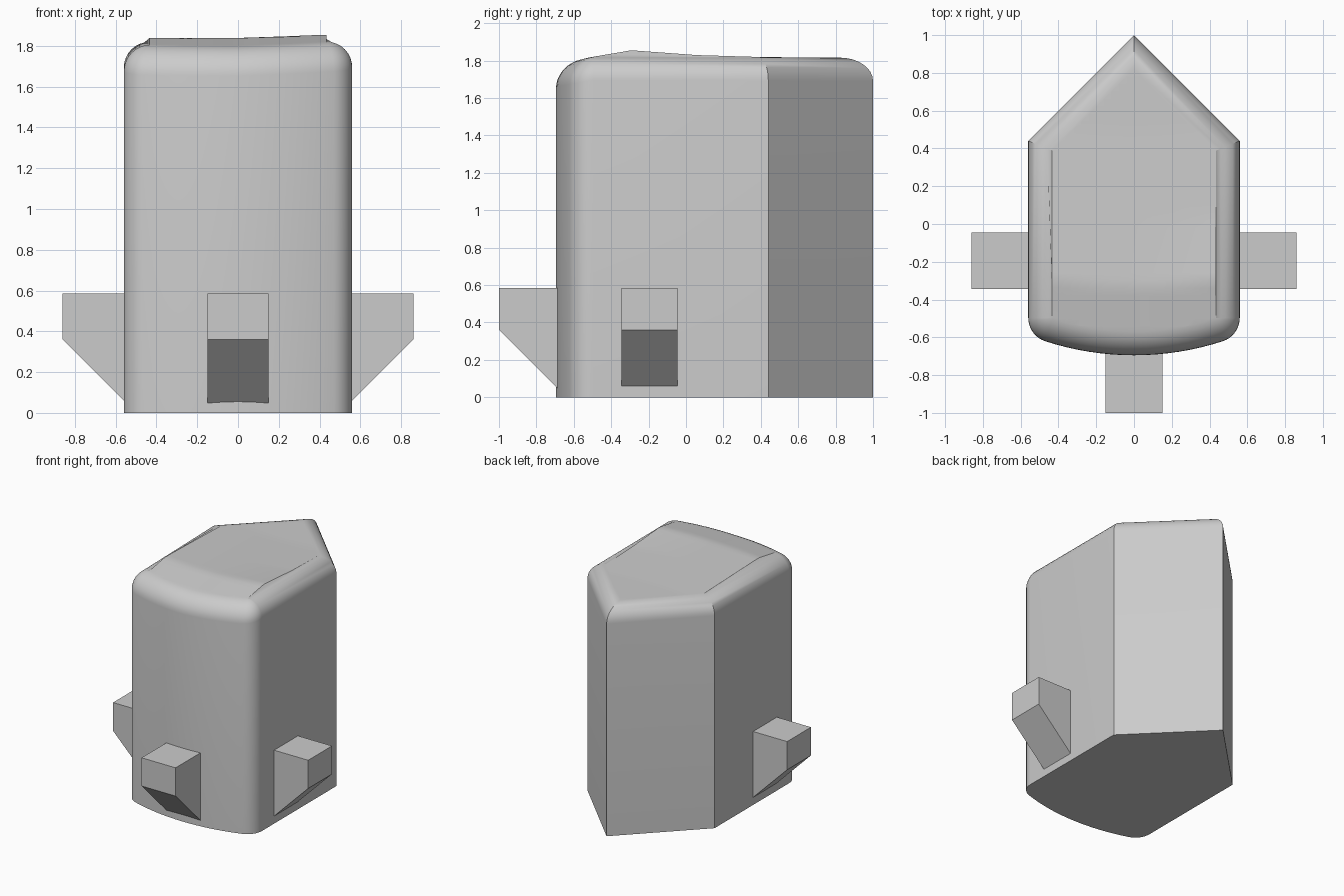
import bpy, bmesh
from math import sin, cos, pi, sqrt, atan2

cube = bpy.data.objects.get("Cube")
if cube:
    bpy.data.objects.remove(cube)

grey = bpy.data.materials.new("plain grey")
grey.use_nodes = True
COLOUR = (0.6, 0.6, 0.6, 1)
grey.diffuse_color = COLOUR
grey.node_tree.nodes["Principled BSDF"].inputs["Base Color"].default_value = COLOUR

HALF, CORNER, BOW, BOW_Y = 0.56, 0.13, 1.52, 0.825
ROUND = 0.125


def finish(bm, name, smooth=False):
    bmesh.ops.recalc_face_normals(bm, faces=bm.faces)
    mesh = bpy.data.meshes.new(name)
    bm.to_mesh(mesh)
    bm.free()
    mesh.materials.append(grey)
    obj = bpy.data.objects.new(name, mesh)
    bpy.context.collection.objects.link(obj)
    if smooth:
        bpy.ops.object.select_all(action='DESELECT')
        obj.select_set(True)
        bpy.context.view_layer.objects.active = obj
        bpy.ops.object.shade_smooth_by_angle(angle=pi / 6)
    return obj


def outline(d):
    """Footprint inset by d: pointed back, straight sides, bowed front."""
    cx = HALF - CORNER
    cy = BOW_Y - sqrt((BOW - CORNER) ** 2 - cx ** 2)
    turn = atan2(cy - BOW_Y, cx)
    half = [(HALF - d, 0.44 - (sqrt(2) - 1) * d)]
    for i in range(9):
        a = turn * i / 8
        half.append((cx + (CORNER - d) * cos(a), cy + (CORNER - d) * sin(a)))
    for i in range(1, 8):
        a = turn + (-pi / 2 - turn) * i / 8
        half.append(((BOW - d) * cos(a), BOW_Y + (BOW - d) * sin(a)))
    mirrored = [(-x, y) for x, y in reversed(half)]
    return [(0, 1 - sqrt(2) * d)] + half + [(0, BOW_Y - BOW + d)] + mirrored


def crown(x, y):
    """Gently uneven top: a bowed ridge, sloping to the front and back."""
    t = y + 0.33 - 0.2 * x * x
    if t < 0:
        return 1.84 + 0.035 * max(x, 0) + 0.17 * t
    lift = 0.035 * max(x, 0) * max(0, 1 - t / 0.35)
    return 1.84 + lift - 0.03 * min(t, 0.8)


# Body: stacked outlines with a rounded shoulder
bm = bmesh.new()
levels = [(0, 0)]
for i in range(9):
    a = pi / 2 * i / 8
    levels.append((ROUND * (1 - cos(a)), 2 - ROUND * (1 - sin(a))))
rings = [[bm.verts.new((x, y, z)) for x, y in outline(d)] for d, z in levels]
count = len(rings[0])
for low, high in zip(rings, rings[1:]):
    for i in range(count):
        j = (i + 1) % count
        bm.faces.new((low[i], low[j], high[j], high[i]))
bm.faces.new(rings[0])
cap = [bm.faces.new(rings[-1])]

# Divide the top so that it can be shaped
for axis, start, steps in ((1, -0.54, 34), (0, -0.4, 21)):
    normal = (0, 1, 0) if axis else (1, 0, 0)
    for i in range(steps):
        point = [0, 0, 2]
        point[axis] = start + 0.04 * i
        edges = {e for f in cap for e in f.edges}
        verts = {v for f in cap for v in f.verts}
        bmesh.ops.bisect_plane(bm, geom=list(verts) + list(edges) + cap, dist=1e-5,
                               plane_co=point, plane_no=normal)
        cap = [f for f in bm.faces if all(v.co.z > 1.9999 for v in f.verts)]
for v in bm.verts:
    if v.co.z > 1:
        v.co.z += crown(v.co.x, v.co.y) - 2
finish(bm, "body", smooth=True)


# Brackets: a block with a sloped underside, pushed out of a wall
def bracket(name, wall, tip, middle, angle):
    inner = wall - 0.05
    profile = [(inner, 0.585), (tip, 0.585), (tip, 0.36), (inner, 0.36 - (tip - inner))]
    bm = bmesh.new()
    sides = []
    for w in (-0.15, 0.15):
        ring = []
        for out, z in profile:
            x = out * cos(angle) - w * sin(angle)
            y = out * sin(angle) + w * cos(angle) + middle
            ring.append(bm.verts.new((x, y, z)))
        bm.faces.new(ring)
        sides.append(ring)
    for i in range(4):
        j = (i + 1) % 4
        bm.faces.new((sides[0][i], sides[0][j], sides[1][j], sides[1][i]))
    finish(bm, name)


bracket("left_bracket", 0.56, 0.86, -0.195, 0)
bracket("right_bracket", 0.56, 0.86, -0.195, pi)
bracket("front_bracket", 0.695, 1.0, 0, -pi / 2)
